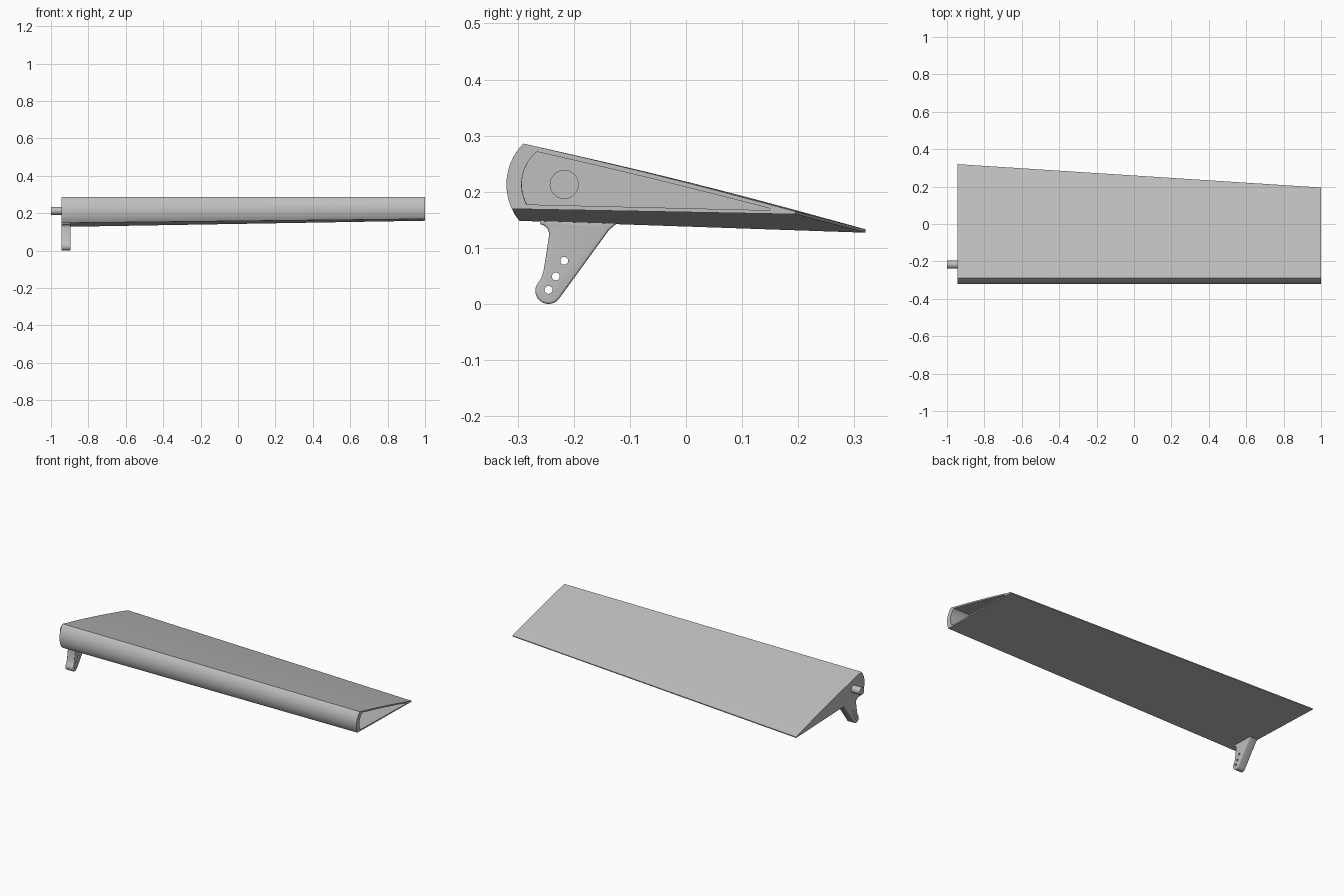
import bpy
import bmesh
from math import cos, sin, radians, pi
from mathutils import Matrix

if "Cube" in bpy.data.objects:
    bpy.data.objects.remove(bpy.data.objects["Cube"])

grey = bpy.data.materials.new("light grey")
grey.use_nodes = True
colour = (0.52, 0.52, 0.52, 1)
grey.diffuse_color = colour
grey.node_tree.nodes["Principled BSDF"].inputs["Base Color"].default_value = colour

HINGE = (-0.217, 0.213)
ROOT, RIB, TIP = -0.945, -0.915, 1.0


def finish(name, bm):
    bmesh.ops.recalc_face_normals(bm, faces=bm.faces)
    mesh = bpy.data.meshes.new(name)
    bm.to_mesh(mesh)
    bm.free()
    mesh.materials.append(grey)
    obj = bpy.data.objects.new(name, mesh)
    bpy.context.collection.objects.link(obj)
    return obj


def activate(obj):
    bpy.ops.object.select_all(action='DESELECT')
    obj.select_set(True)
    bpy.context.view_layer.objects.active = obj


def smooth(obj, angle=30):
    activate(obj)
    bpy.ops.object.shade_smooth_by_angle(angle=radians(angle))


def rods(name, centres, radius, x0, x1, sides=32):
    """Cylinders along x at the given (y, z) centres."""
    bm = bmesh.new()
    for y, z in centres:
        place = Matrix.Translation(((x0 + x1) / 2, y, z)) @ Matrix.Rotation(pi / 2, 4, 'Y')
        bmesh.ops.create_cone(bm, cap_ends=True, segments=sides, radius1=radius,
                              radius2=radius, depth=x1 - x0, matrix=place)
    return finish(name, bm)


def cut(obj, cutter):
    mod = obj.modifiers.new("cut", 'BOOLEAN')
    mod.operation = 'DIFFERENCE'
    mod.solver = 'EXACT'
    mod.object = cutter
    activate(obj)
    bpy.ops.object.modifier_apply(modifier=mod.name)
    bpy.data.objects.remove(cutter)


def arc(centre, radius, start, end, steps):
    return [(centre[0] + radius * cos(radians(start + (end - start) * i / steps)),
             centre[1] + radius * sin(radians(start + (end - start) * i / steps)))
            for i in range(steps + 1)]


def section(radius, start, end, tail_y, tail_z, tail_height, camber):
    """Round nose about the hinge, flat underside, slightly bowed top."""
    pts = arc(HINGE, radius, start, end, 20)
    y0, z0 = pts[0]
    pts.append((tail_y, tail_z))
    top_z = tail_z + tail_height
    for i in range(8):
        t = i / 8
        pts.append((tail_y + (y0 - tail_y) * t,
                    top_z + (z0 - top_z) * t + camber * sin(pi * t)))
    return pts


# Hollow flap: outer skin from root to tip, then the cavity back to the root rib
sections = [
    (ROOT, section(0.103, 135, 219, 0.32, 0.127, 0.006, 0.005)),
    (TIP, section(0.103, 135, 205, 0.195, 0.16, 0.005, 0.003)),
    (TIP, section(0.076, 130, 208, 0.15, 0.167, 0.003, 0.002)),
    (RIB, section(0.076, 130, 221, 0.26, 0.139, 0.004, 0.004)),
]
bm = bmesh.new()
rings = [[bm.verts.new((x, y, z)) for y, z in pts] for x, pts in sections]
for a, b in zip(rings, rings[1:]):
    for i in range(len(a)):
        j = (i + 1) % len(a)
        bm.faces.new((a[i], a[j], b[j], b[i]))
bm.faces.new(rings[0])
bm.faces.new(rings[-1])
flap = finish("flap", bm)

# Blind pivot socket in the inner face of the rib
cut(flap, rods("socket_cutter", [HINGE], 0.025, RIB - 0.015, RIB + 0.02))
smooth(flap)

# Pivot pin
pin = rods("pivot_pin", [HINGE], 0.0215, -1.0, ROOT + 0.01)
smooth(pin)

# Control horn: tapered arm with a rounded end and flared top
outline = [(-0.125, 0.15), (-0.125, 0.142), (-0.137, 0.132)]
outline += arc((-0.245, 0.0235), 0.0235, -38, -205, 18)
outline += [(-0.258, 0.046), (-0.254, 0.058), (-0.244, 0.122)]
outline += arc((-0.262, 0.124), 0.018, 10, 80, 5)
outline += [(-0.262, 0.15)]
bm = bmesh.new()
face = bm.faces.new([bm.verts.new((ROOT, y, z)) for y, z in outline])
extruded = bmesh.ops.extrude_face_region(bm, geom=[face])
bmesh.ops.translate(bm, vec=(0.05, 0, 0),
                    verts=[v for v in extruded["geom"] if isinstance(v, bmesh.types.BMVert)])
horn = finish("control_horn", bm)
bevel = horn.modifiers.new("round_edges", 'BEVEL')
bevel.width = 0.008
bevel.segments = 4
bevel.limit_method = 'ANGLE'
bevel.angle_limit = radians(60)
activate(horn)
bpy.ops.object.modifier_apply(modifier=bevel.name)

# Linkage holes through the horn
holes = [(-0.245, 0.025), (-0.232, 0.049), (-0.217, 0.077)]
cut(horn, rods("hole_cutter", holes, 0.007, ROOT - 0.05, ROOT + 0.1, 20))
smooth(horn, 35)
